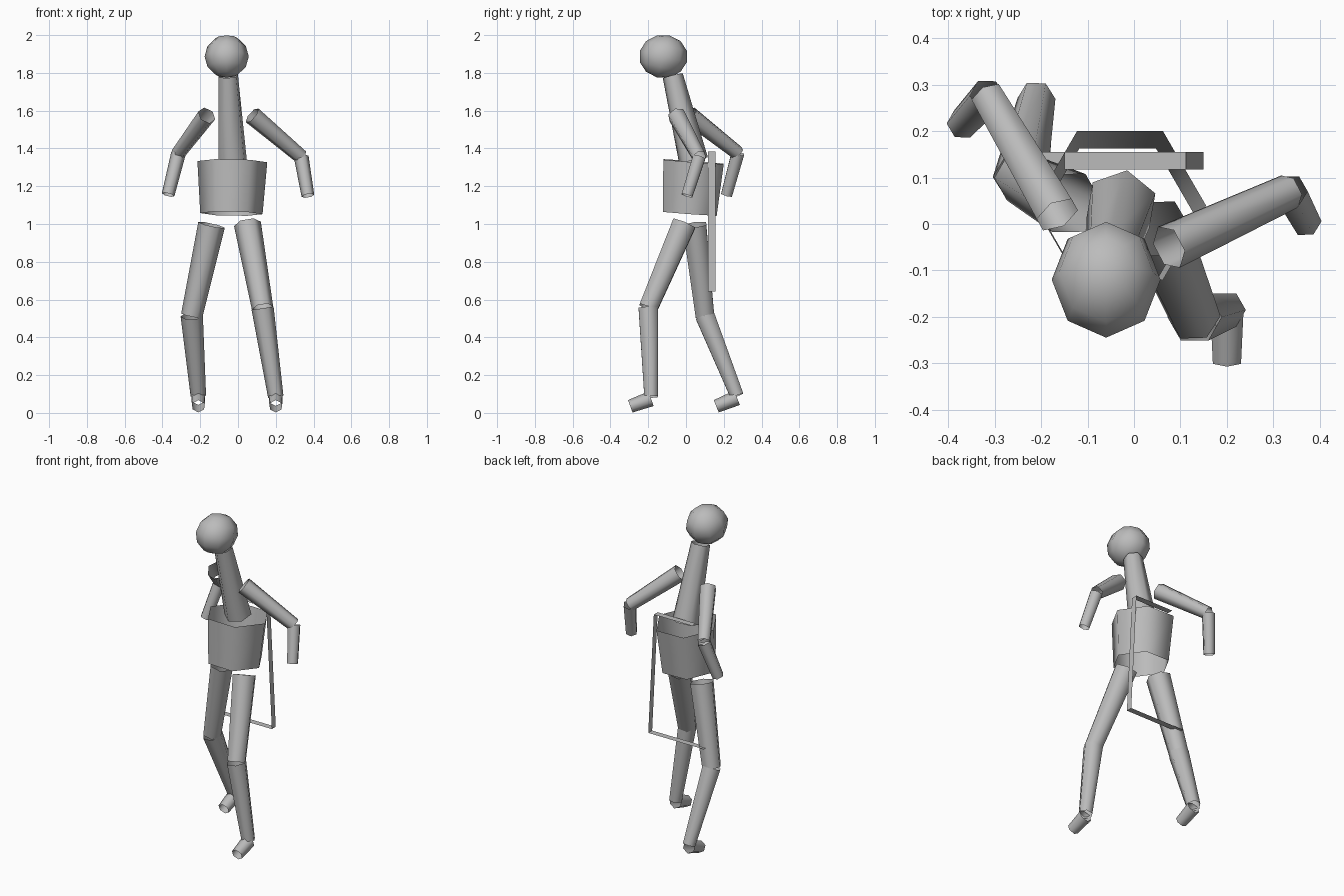
import bpy, bmesh, math
from mathutils import Vector, Matrix

if "Cube" in bpy.data.objects:
    bpy.data.objects.remove(bpy.data.objects["Cube"])

grey = bpy.data.materials.new("plain_grey")
grey.use_nodes = True
grey.diffuse_color = (0.5, 0.5, 0.5, 1)
grey.node_tree.nodes["Principled BSDF"].inputs["Base Color"].default_value = (0.5, 0.5, 0.5, 1)


def make_object(name, bm, smooth=True):
    mesh = bpy.data.meshes.new(name)
    for face in bm.faces:
        face.smooth = smooth
    bm.to_mesh(mesh)
    bm.free()
    mesh.materials.append(grey)
    obj = bpy.data.objects.new(name, mesh)
    bpy.context.collection.objects.link(obj)
    return obj


def tube(name, start, end, r_start, r_end, phase=0):
    """Open six-sided tapered tube between two points."""
    a, b = Vector(start), Vector(end)
    axis = b - a
    up = Vector((0, 0, 1 if axis.z > 0 else -1))
    turn = up.rotation_difference(axis)
    bm = bmesh.new()
    rings = []
    for centre, r in ((a, r_start), (b, r_end)):
        ring = []
        for i in range(6):
            t = math.radians(phase) + i * math.pi / 3
            ring.append(bm.verts.new(centre + turn @ Vector((r * math.cos(t), r * math.sin(t), 0))))
        rings.append(ring)
    low, high = rings
    for i in range(6):
        j = (i + 1) % 6
        quad = (low[i], low[j], high[j], high[i])
        bm.faces.new(quad if axis.z > 0 else quad[::-1])
    return make_object(name, bm)


# Trunk
tube("abdomen", (-0.035, 0.02, 1.055), (-0.03, 0.04, 1.33), 0.165, 0.185)
tube("spine", (-0.028, 0.04, 1.335), (-0.052, -0.07, 1.785), 0.079, 0.055, 20)

# Head
bm = bmesh.new()
bmesh.ops.create_uvsphere(bm, u_segments=8, v_segments=6, radius=1)
bmesh.ops.transform(bm, verts=bm.verts, matrix=Matrix.Translation((-0.06, -0.12, 1.887))
                    @ Matrix.Diagonal((0.117, 0.129, 0.115, 1))
                    @ Matrix.Rotation(math.radians(-15), 4, 'X'))
make_object("head", bm)

# Limbs as joint chains
arms = {
    "left": ((0.075, -0.05, 1.575), (0.335, 0.07, 1.355), (0.37, 0.005, 1.15)),
    "right": ((-0.165, 0.02, 1.575), (-0.315, 0.275, 1.375), (-0.37, 0.215, 1.155)),
}
for side, (shoulder, elbow, hand) in arms.items():
    tube(side + "_upper_arm", shoulder, elbow, 0.05, 0.039)
    tube(side + "_forearm", elbow, hand, 0.039, 0.034)

legs = {
    "left": ((0.05, -0.01, 1.0), (0.13, -0.2, 0.555), (0.2, -0.185, 0.085), (0.2, -0.295, 0.035)),
    "right": ((-0.14, 0.045, 0.995), (-0.245, 0.1, 0.515), (-0.21, 0.27, 0.09), (-0.21, 0.16, 0.035)),
}
for side, (hip, knee, ankle, toe) in legs.items():
    tube(side + "_thigh", hip, knee, 0.072, 0.057)
    tube(side + "_shin", knee, ankle, 0.059, 0.041)
    tube(side + "_foot", Vector(ankle) - Vector((0, 0, 0.01)), toe, 0.041, 0.035, 30)

# Three-sided flat strap behind the body
path = ((-0.15, 1.385), (0.112, 1.385), (0.15, 0.642), (-0.23, 0.642))
bm = bmesh.new()
pairs = [[bm.verts.new((x, y, z)) for y in (0.117, 0.155)] for x, z in path]
for (a, b), (c, d) in zip(pairs, pairs[1:]):
    bm.faces.new((a, b, d, c))
make_object("strap", bm, smooth=False)
